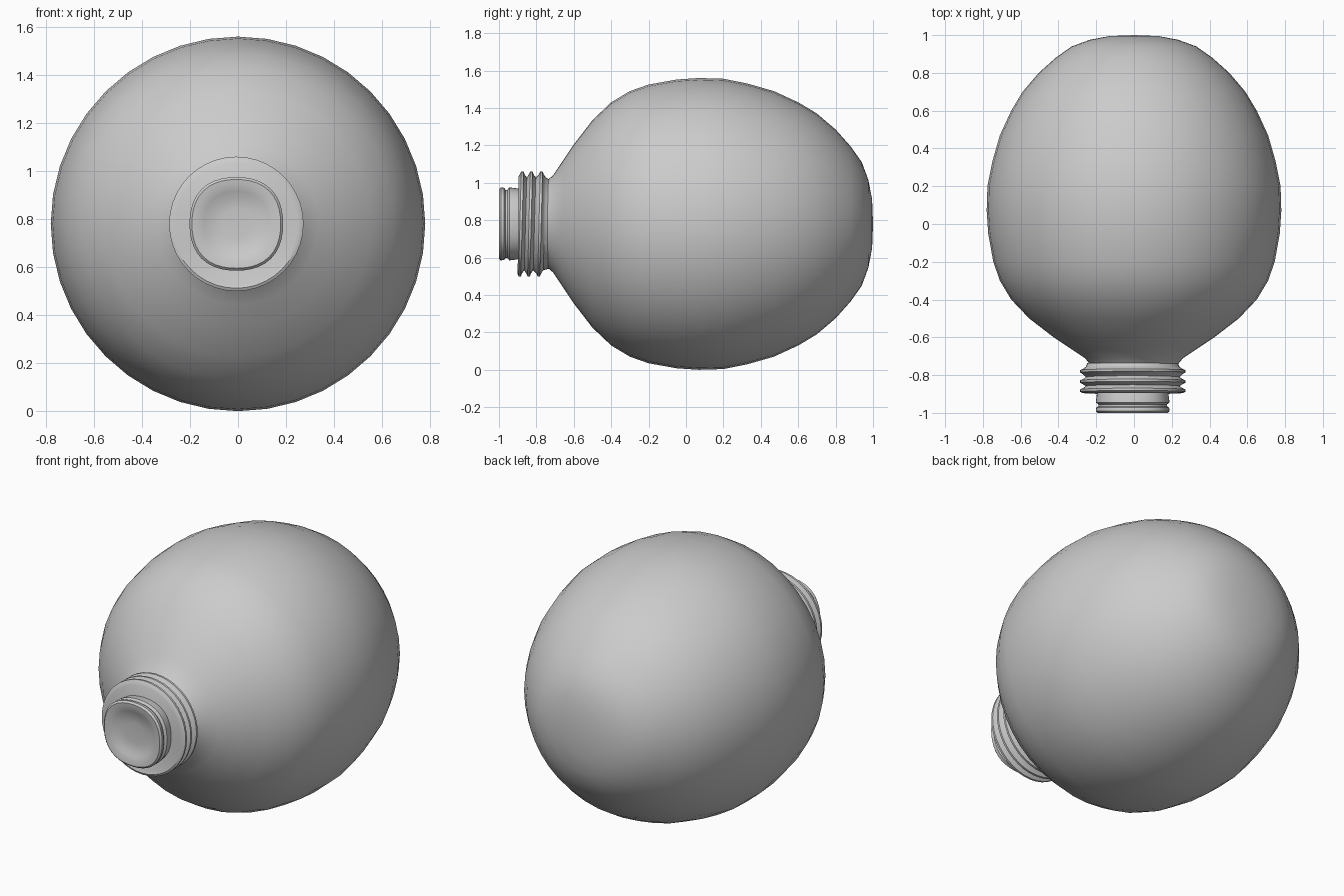
import bpy, bmesh, math

if "Cube" in bpy.data.objects:
    bpy.data.objects.remove(bpy.data.objects["Cube"])

CZ = 0.78  # height of the bulb's axis


def lathe(name, profile, segs, cx=0.0, square=0.0, tilt=0.0, angle=35):
    """Revolve (y, radius) points about the horizontal y axis."""
    bm = bmesh.new()
    rings = []
    for i, (y, r) in enumerate(profile):
        if r == 0:
            rings.append([bm.verts.new((cx, y, CZ))])
            continue
        lean = tilt if 1 < i < len(profile) - 2 else 0
        ring = []
        for k in range(segs):
            a = math.tau * k / segs
            rr = r * (1 + square * (1 - math.cos(4 * a)) / 2)
            ring.append(bm.verts.new((cx + rr * math.cos(a), y + lean * math.sin(a),
                                      CZ + rr * math.sin(a))))
        rings.append(ring)
    for a, b in zip(rings, rings[1:]):
        for k in range(segs):
            n = (k + 1) % segs
            if len(a) == 1:
                bm.faces.new((a[0], b[k], b[n]))
            elif len(b) == 1:
                bm.faces.new((a[k], b[0], a[n]))
            else:
                bm.faces.new((a[k], b[k], b[n], a[n]))
    bmesh.ops.recalc_face_normals(bm, faces=bm.faces)
    mesh = bpy.data.meshes.new(name)
    bm.to_mesh(mesh)
    bm.free()
    ob = bpy.data.objects.new(name, mesh)
    bpy.context.collection.objects.link(ob)
    bpy.ops.object.select_all(action='DESELECT')
    ob.select_set(True)
    bpy.context.view_layer.objects.active = ob
    bpy.ops.object.shade_smooth_by_angle(angle=math.radians(angle))
    return ob


# Rounded glass body, blunt at the back and tapering to the neck
lathe("glass_bulb", [
    (-0.74, 0), (-0.74, 0.235), (-0.71, 0.26), (-0.66, 0.335), (-0.60, 0.425),
    (-0.50, 0.555), (-0.40, 0.65), (-0.30, 0.71), (-0.20, 0.745), (-0.05, 0.772),
    (0.07, 0.78), (0.20, 0.776), (0.33, 0.75), (0.47, 0.71), (0.60, 0.65),
    (0.70, 0.59), (0.80, 0.505), (0.88, 0.415), (0.94, 0.33), (0.975, 0.235),
    (0.995, 0.13), (1.0, 0)], 40)

# Screw collar with three slightly slanted ridges
ridges = [(-0.895, 0), (-0.895, 0.255)]
for y in (-0.882, -0.834, -0.780):
    ridges += [(y - 0.012, 0.268), (y - 0.006, 0.28), (y + 0.006, 0.28),
               (y + 0.014, 0.262), (y + 0.024, 0.248)]
ridges += [(-0.735, 0.24), (-0.72, 0)]
lathe("screw_collar", ridges, 40, cx=-0.007, tilt=0.007)

# Rounded-square end cap with a groove, a rim and a dished face
lathe("end_cap", [
    (-0.88, 0), (-0.88, 0.185), (-0.905, 0.19), (-0.935, 0.194), (-0.945, 0.195),
    (-0.955, 0.182), (-0.965, 0.182), (-0.972, 0.193), (-0.99, 0.195),
    (-1.0, 0.185), (-0.998, 0.165), (-0.99, 0.135), (-0.978, 0.11),
    (-0.974, 0.06), (-0.974, 0)], 40, cx=-0.007, square=0.05)
